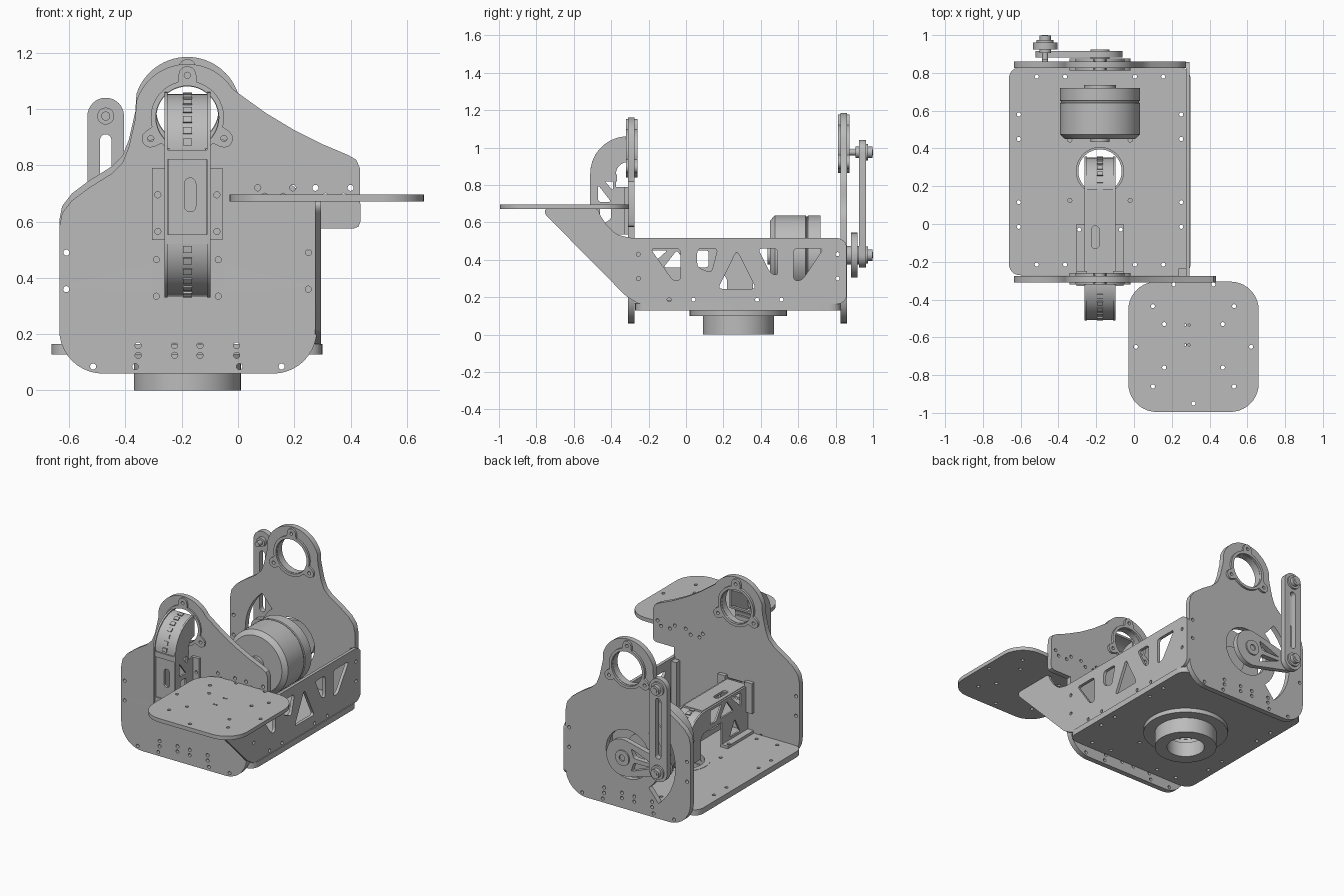
import bpy, bmesh, math
from mathutils import Matrix, Vector

cube = bpy.data.objects.get("Cube")
if cube:
    bpy.data.objects.remove(cube, do_unlink=True)

GREY = (0.5, 0.5, 0.5, 1)
metal = bpy.data.materials.new("grey_metal")
metal.use_nodes = True
metal.diffuse_color = GREY
metal.node_tree.nodes["Principled BSDF"].inputs["Base Color"].default_value = GREY

CX = -0.18          # shared centre line of base, motor and bearings
FRAMES = {          # outline plane and extrusion direction for each axis
    "x": Matrix(((0, 0, 1), (1, 0, 0), (0, 1, 0))),
    "y": Matrix(((1, 0, 0), (0, 0, -1), (0, 1, 0))),
    "z": Matrix.Identity(3),
}


def finish(name, bm):
    bmesh.ops.remove_doubles(bm, verts=bm.verts, dist=1e-5)
    bmesh.ops.recalc_face_normals(bm, faces=bm.faces)
    mesh = bpy.data.meshes.new(name)
    bm.to_mesh(mesh)
    bm.free()
    mesh.materials.append(metal)
    mesh.shade_smooth()
    mesh.set_sharp_from_angle(angle=math.radians(32))
    obj = bpy.data.objects.new(name, mesh)
    bpy.context.scene.collection.objects.link(obj)
    return obj


def plate(name, axis, lo, hi, outline, holes=()):
    """Extrude a flat outline with holes from lo to hi along an axis."""
    curve = bpy.data.curves.new(name + "_outline", "CURVE")
    curve.dimensions, curve.fill_mode = "2D", "BOTH"
    curve.extrude = (hi - lo) / 2
    for loop in [outline, *holes]:
        spline = curve.splines.new("POLY")
        spline.points.add(len(loop) - 1)
        for point, (u, v) in zip(spline.points, loop):
            point.co = (u, v, 0, 1)
        spline.use_cyclic_u = True
    temp = bpy.data.objects.new(name + "_temp", curve)
    bpy.context.scene.collection.objects.link(temp)
    deps = bpy.context.evaluated_depsgraph_get()
    mesh = bpy.data.meshes.new_from_object(temp.evaluated_get(deps))
    bm = bmesh.new()
    bm.from_mesh(mesh)
    shift = Vector([(lo + hi) / 2 if a == axis else 0 for a in "xyz"])
    bm.transform(Matrix.Translation(shift) @ FRAMES[axis].to_4x4())
    bpy.data.objects.remove(temp, do_unlink=True)
    bpy.data.curves.remove(curve)
    bpy.data.meshes.remove(mesh)
    return finish(name, bm)


def arc(u, v, r, a0, a1, n=16):
    angles = [math.radians(a0 + (a1 - a0) * i / n) for i in range(n + 1)]
    return [(u + r * math.cos(a), v + r * math.sin(a)) for a in angles]


def circle(u, v, r, n=48):
    return arc(u, v, r, 0, 360, n)[:-1]


def dots(points, r=0.011):
    return [circle(u, v, r, 12) for u, v in points]


def slot(u, v0, v1, r):
    return arc(u, v1, r, 0, 180) + arc(u, v0, r, 180, 360)


def box(u0, v0, u1, v1):
    return [(u0, v0), (u1, v0), (u1, v1), (u0, v1)]


def rounded(corners, r, n=6):
    """Round each corner with a quadratic curve."""
    out = []
    for i, p in enumerate(corners):
        p, a, b = Vector(p), Vector(corners[i - 1]), Vector(corners[(i + 1) % len(corners)])
        a = p + (a - p).normalized() * min(r, (a - p).length * 0.45)
        b = p + (b - p).normalized() * min(r, (b - p).length * 0.45)
        for k in range(n + 1):
            t = k / n
            out.append(tuple(a * (1 - t) ** 2 + p * 2 * t * (1 - t) + b * t * t))
    return out


def rod(name, axis, lo, hi, u, v, r, bore=0):
    return plate(name, axis, lo, hi, circle(u, v, r), [circle(u, v, bore)] if bore else [])


def lobed(u, v, r):
    """Circle with three ears for screws."""
    out = []
    for i in range(120):
        a = math.radians(i * 3)
        best = r
        for ear in (90, 210, 330):
            d = a - math.radians(ear)
            s = 0.15 * math.sin(d)
            if abs(s) < 0.032 and math.cos(d) > 0:
                best = max(best, 0.15 * math.cos(d) + math.sqrt(0.032 ** 2 - s * s))
        out.append((u + best * math.cos(a), v + best * math.sin(a)))
    return out


# Upright end plates
def shoulder(top):
    """Left edge, from the bottom corner up to the hump."""
    low = arc(CX - 0.3, 0.215, 0.155, 270, 180, 10)
    edge = [(-0.635, 0.58), (-0.625, 0.63), (-0.59, 0.675), (-0.53, 0.72), (-0.45, 0.77),
            (-0.41, 0.81), (-0.388, 0.865), (-0.365, 0.965)]
    return low + [(u, v + top - 0.97) for u, v in edge] + arc(CX, top, 0.19, 162, 90, 14)


low_holes = [(CX + s * d, z) for s in (-1, 1) for d, z in (
    (0.43, 0.49), (0.43, 0.36), (0.335, 0.085), (0.185, 0.085), (0.175, 0.16),
    (0.175, 0.125), (0.045, 0.16), (0.045, 0.125))]
ears = [(0, 0.15), (-0.13, -0.075), (0.13, -0.075)]
FRONT_Z, BACK_Z = 0.97, 0.995

wing = arc(CX, FRONT_Z, 0.19, 86, 32, 12) + [(0.1, 0.985), (0.2, 0.925), (0.3, 0.875)]
wing += [(0.39, 0.837), (0.42, 0.82), (0.433, 0.79), (0.435, 0.6), (0.428, 0.582), (0.41, 0.575), (0.28, 0.575)]
wing += arc(0.125, 0.215, 0.155, 0, -90, 10)
tray_holes = [(0.235 + s * d, z) for s in (-1, 1) for d, z in ((0.165, 0.72), (0.04, 0.72), (0.14, 0.69), (0.075, 0.69))]
guide_holes = [(CX + s * 0.11, z) for s in (-1, 1) for z in (0.465, 0.335)]
plate("front_plate", "y", -0.31, -0.275, shoulder(FRONT_Z) + wing,
      [circle(CX, FRONT_Z, 0.118), box(-0.25, 0.335, -0.11, 0.48)]
      + dots(low_holes + tray_holes + guide_holes) + dots([(CX + u, FRONT_Z + v) for u, v in ears]))

half = shoulder(BACK_Z)
MZ = 0.425          # motor axis height
swing = arc(CX, MZ, 0.345, 130, 230, 20) + arc(CX, MZ, 0.235, 230, 130, 20)
plate("back_plate", "y", 0.825, 0.861, half + [(2 * CX - u, v) for u, v in half[-2::-1]],
      [circle(CX, BACK_Z, 0.118), circle(CX, MZ, 0.16), swing]
      + dots(low_holes) + dots([(CX + u, BACK_Z + v) for u, v in ears]))

# Bearing rings on both faces of each end plate
for side, z, faces in (("front", FRONT_Z, ((-0.32, -0.31), (-0.275, -0.26))),
                       ("back", BACK_Z, ((0.812, 0.825), (0.861, 0.875)))):
    for i, (lo, hi) in enumerate(faces):
        plate(f"{side}_bearing_flange_{i}", "y", lo, hi, lobed(CX, z, 0.13),
              [circle(CX, z, 0.112)] + dots([(CX + u, z + v) for u, v in ears]))
    rod(f"{side}_bearing_race", "y", faces[0][1], faces[1][0], CX, z, 0.125, 0.11)

# Base plate and pedestal
base_holes = [(CX + s * d, y) for s in (-1, 1) for d, y in (
    (0.335, 0.78), (0.185, 0.78), (0.335, -0.215), (0.185, -0.215), (0.43, 0.58),
    (0.43, 0.45), (0.43, 0.115), (0.43, -0.015), (0.16, 0.445), (0.16, 0.125), (0.11, -0.03))]
PY = 0.28
plate("base_plate", "z", 0.128, 0.166, rounded(box(-0.663, -0.272, 0.3, 0.83), 0.07),
      [circle(CX, PY, 0.14)] + dots(base_holes))
rod("pedestal_seat", "z", 0.13, 0.168, CX, PY, 0.16, 0.125)
rod("pedestal_flange", "z", 0.1, 0.128, CX, PY, 0.26, 0.125)
rod("pedestal", "z", 0, 0.1, CX, PY, 0.19, 0.115)

# Side panel with lightening windows
panel = [(-0.755, 0.672), (-0.755, 0.645), (-0.32, 0.205), (-0.25, 0.163), (0.825, 0.163), (0.858, 0.19),
         (0.858, 0.49), (0.82, 0.517), (-0.3, 0.517), (-0.37, 0.535), (-0.42, 0.58), (-0.46, 0.64), (-0.47, 0.672)]
windows = [[(-0.19, 0.46), (-0.03, 0.46), (-0.03, 0.29), (-0.07, 0.29)],
           [(0.06, 0.46), (0.17, 0.46), (0.135, 0.33), (0.06, 0.36)],
           [(0.272, 0.45), (0.375, 0.245), (0.17, 0.245)],
           [(0.385, 0.46), (0.49, 0.46), (0.49, 0.315), (0.45, 0.33)],
           [(0.575, 0.46), (0.735, 0.46), (0.62, 0.29), (0.575, 0.29)]]
panel_holes = [(y, z) for y in (-0.255, 0.81) for z in (0.43, 0.3)] + [(y, 0.187) for y in (-0.09, 0.04, 0.38, 0.51)]
plate("side_panel", "x", 0.274, 0.294, rounded(panel, 0.02), [rounded(w, 0.025) for w in windows] + dots(panel_holes))
plate("panel_corner_bracket", "x", 0.235, 0.274, box(-0.275, 0.166, -0.235, 0.5))

# Tray
TX, TY = 0.315, -0.65
spots = [(TX + s * d, TY + e) for s in (-1, 1) for d, e in (
    (0.105, 0.33), (0.215, 0.215), (0.155, 0.12), (0.305, 0), (0.155, -0.11), (0.215, -0.21))]
tray = []
for sx, sy, a in ((1, 1, 0), (-1, 1, 90), (-1, -1, 180), (1, -1, 270)):
    tray += arc(TX + sx * 0.195, TY + sy * 0.195, 0.15, a, a + 90, 10)
plate("tray", "z", 0.672, 0.697, tray, dots(spots + [(TX, TY - 0.3)])
      + dots([(x, y) for x in (0.272, 0.292) for y in (-0.535, -0.64)], 0.006))

# Cable guide: S-shaped side walls, curved skins and flat covers
GY, TOP, LOW = -0.312, 0.86, 0.53


def band(outer, inner):
    return [arc(GY, TOP, outer, 90, 180) + arc(GY, TOP, inner, 180, 90),
            arc(GY, LOW, outer, 180, 270) + arc(GY, LOW, inner, 270, 180),
            arc(0.17, 0.28, outer - 0.012, 90, 0) + arc(0.17, 0.28, inner - 0.012, 0, 90)]


wall = arc(GY, TOP, 0.2, 90, 180) + arc(GY, LOW, 0.2, 180, 270) + arc(0.17, 0.28, 0.05, 90, 0)
wall += [(0.22, 0.17), (0.358, 0.17)] + arc(0.17, 0.28, 0.188, 0, 90)
wall += arc(GY, LOW, 0.062, 270, 180) + arc(GY, TOP, 0.062, 180, 90)
gaps = [[(-0.46, 0.85), (-0.39, 0.85), (-0.39, 0.77)], [(-0.47, 0.8), (-0.47, 0.71), (-0.4, 0.71)],
        [(-0.46, 0.68), (-0.4, 0.68), (-0.4, 0.62), (-0.46, 0.58)],
        [(-0.2, 0.45), (-0.1, 0.45), (-0.2, 0.36)], [(-0.05, 0.45), (-0.12, 0.36), (0.02, 0.36)],
        [(0.0, 0.45), (0.12, 0.45), (0.12, 0.36), (0.06, 0.36)]]
for side, lo in (("right", -0.262), ("left", -0.11)):
    plate(f"{side}_guide_wall", "x", lo, lo + 0.012, wall, [rounded(g, 0.015) for g in gaps])
for i, (skin, liner) in enumerate(zip(band(0.193, 0.18), band(0.074, 0.062))):
    plate(f"guide_skin_{i}", "x", -0.25, -0.11, skin)
    plate(f"guide_liner_{i}", "x", -0.25, -0.11, liner)
plate("front_guide_cover", "y", -0.5, -0.485, rounded(box(-0.248, LOW, -0.112, TOP), 0.01),
      [slot(-0.17, 0.655, 0.735, 0.02)])
plate("inner_guide_cover", "z", 0.458, 0.472, box(-0.25, -0.275, -0.11, 0.185), [slot(-0.205, -0.11, -0.03, 0.02)])
plate("inner_guide_floor", "z", 0.33, 0.342, box(-0.25, -0.3, -0.11, 0.17))
for i, z in enumerate((LOW, TOP - 0.03)):
    plate(f"guide_collar_{i}", "z", z - 0.01, z + 0.025, box(-0.262, -0.508, -0.098, -0.37))

# Ladder of links on each curved skin
for i, (cy, cz, r, start) in enumerate(((GY, TOP, 0.196, 95), (GY, LOW, 0.196, 185), (0.17, 0.28, 0.184, 5))):
    for k in range(7):
        a = start + k * 12.5
        link = arc(cy, cz, r + 0.004, a, a + 7, 3) + arc(cy, cz, r - 0.006, a + 7, a, 3)
        plate(f"guide_link_{i}_{k}", "x", CX - 0.016, CX + 0.016, link)

# Guide mounting brackets
for side, s in (("right", -1), ("left", 1)):
    x0, x1 = sorted((CX + s * 0.07, CX + s * 0.125))
    w0, w1 = sorted((CX + s * 0.07, CX + s * 0.082))
    plate(f"{side}_front_bracket", "y", -0.328, -0.31, box(x0, 0.535, x1, 0.79),
          dots([(CX + s * 0.105, z) for z in (0.565, 0.695)]))
    plate(f"{side}_front_web", "x", w0, w1, box(-0.375, 0.535, -0.31, 0.79))
    plate(f"{side}_base_bracket", "z", 0.166, 0.184, box(x0, -0.27, x1, 0), dots([(CX + s * 0.11, -0.03)]))
    plate(f"{side}_base_web", "x", w0, w1, box(-0.27, 0.166, 0, 0.335),
          [rounded([(-0.19, 0.2), (-0.08, 0.2), (-0.135, 0.3)], 0.015)])
    plate(f"{side}_inner_bracket", "y", -0.275, -0.25, box(x0, 0.3, x1, 0.5))

# Motor, turned about its axis
bm = bmesh.new()
turned = [(0, 0.455), (0.06, 0.455), (0.06, 0.45), (0.185, 0.45), (0.213, 0.475), (0.213, 0.64), (0.207, 0.643),
          (0.207, 0.65), (0.213, 0.653), (0.213, 0.72), (0.085, 0.72), (0.085, 0.735), (0, 0.735)]
verts = [bm.verts.new((CX + r, y, MZ)) for r, y in turned]
edges = [bm.edges.new(pair) for pair in zip(verts, verts[1:])]
bmesh.ops.spin(bm, geom=verts + edges, cent=(CX, 0, MZ), axis=(0, 1, 0), angle=math.tau, steps=64)
finish("motor", bm)
rod("motor_hub", "y", 0.435, 0.456, CX, MZ, 0.05, 0.025)

# Crank, slotted link and pivot bolts
LX, LZ = -0.47, 0.975
crank = arc(CX, MZ, 0.12, 104, -104, 24) + arc(LX, MZ, 0.052, 256, 104, 14)
crank_gaps = [[(-0.4, MZ + s * 0.012), (-0.26, MZ + s * 0.015), (-0.24, MZ + s * 0.075)] for s in (-1, 1)]
plate("crank", "y", 0.882, 0.916, crank, [rounded(g, 0.015) for g in crank_gaps])
rod("crank_hub", "y", 0.85, 0.925, CX, MZ, 0.05, 0.02)
plate("link", "y", 0.925, 0.962, slot(LX, MZ, LZ, 0.065), [slot(LX, 0.53, 0.89, 0.02)])
for name, z in (("lower", MZ), ("upper", LZ)):
    rod(f"{name}_pivot_pin", "y", 0.84 if z == MZ else 0.868, 1.0, LX, z, 0.016)
    rod(f"{name}_pivot_washer", "y", 0.962, 0.974, LX, z, 0.045)
    rod(f"{name}_pivot_nut", "y", 0.974, 0.998, LX, z, 0.03)
    rod(f"{name}_pivot_spacer", "y", 0.905, 0.926, LX, z, 0.03)
